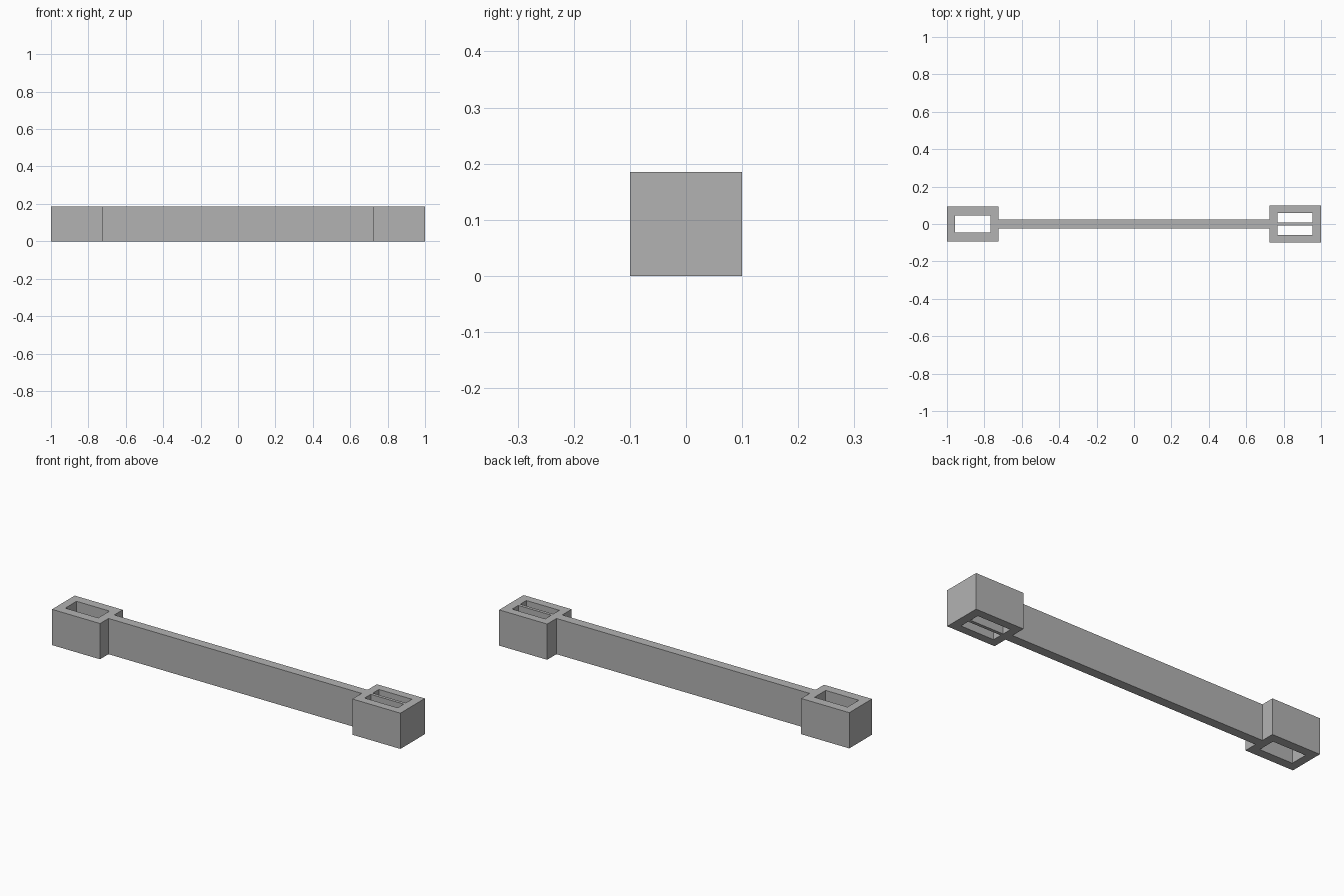
import bpy
import bmesh

HEIGHT = 0.185

default_cube = bpy.data.objects.get("Cube")
if default_cube:
    bpy.data.objects.remove(default_cube, do_unlink=True)

# Single plain grey finish
grey = bpy.data.materials.new("mid_grey")
grey.use_nodes = True
grey.diffuse_color = (0.45, 0.45, 0.45, 1)
grey.node_tree.nodes["Principled BSDF"].inputs["Base Color"].default_value = grey.diffuse_color


def extruded_plan(name, xs, ys, holes=()):
    """Flat plan split at xs and ys, with hole cells left open, thickened upward."""
    bm = bmesh.new()
    grid = [[bm.verts.new((x, y, 0)) for y in ys] for x in xs]
    for i in range(len(xs) - 1):
        for j in range(len(ys) - 1):
            if (i, j) not in holes:
                bm.faces.new((grid[i][j], grid[i + 1][j],
                              grid[i + 1][j + 1], grid[i][j + 1]))
    mesh = bpy.data.meshes.new(name)
    bm.to_mesh(mesh)
    bm.free()
    mesh.materials.append(grey)
    obj = bpy.data.objects.new(name, mesh)
    bpy.context.collection.objects.link(obj)
    thick = obj.modifiers.new("height", 'SOLIDIFY')
    thick.thickness = HEIGHT
    thick.offset = 1
    return obj


# Long thin web joining the two end sockets
extruded_plan("connecting_bar", [-0.725, 0.725], [-0.024, 0.024])

# Right end: socket with one wide slot
extruded_plan("single_slot_end",
              [-1, -0.957, -0.768, -0.725],
              [-0.093, -0.046, 0.046, 0.093],
              holes={(1, 1)})

# Left end: socket with two narrow slots and a thin divider
extruded_plan("double_slot_end",
              [0.725, 0.766, 0.955, 1],
              [-0.1, -0.058, -0.008, 0.008, 0.058, 0.1],
              holes={(1, 1), (1, 3)})
